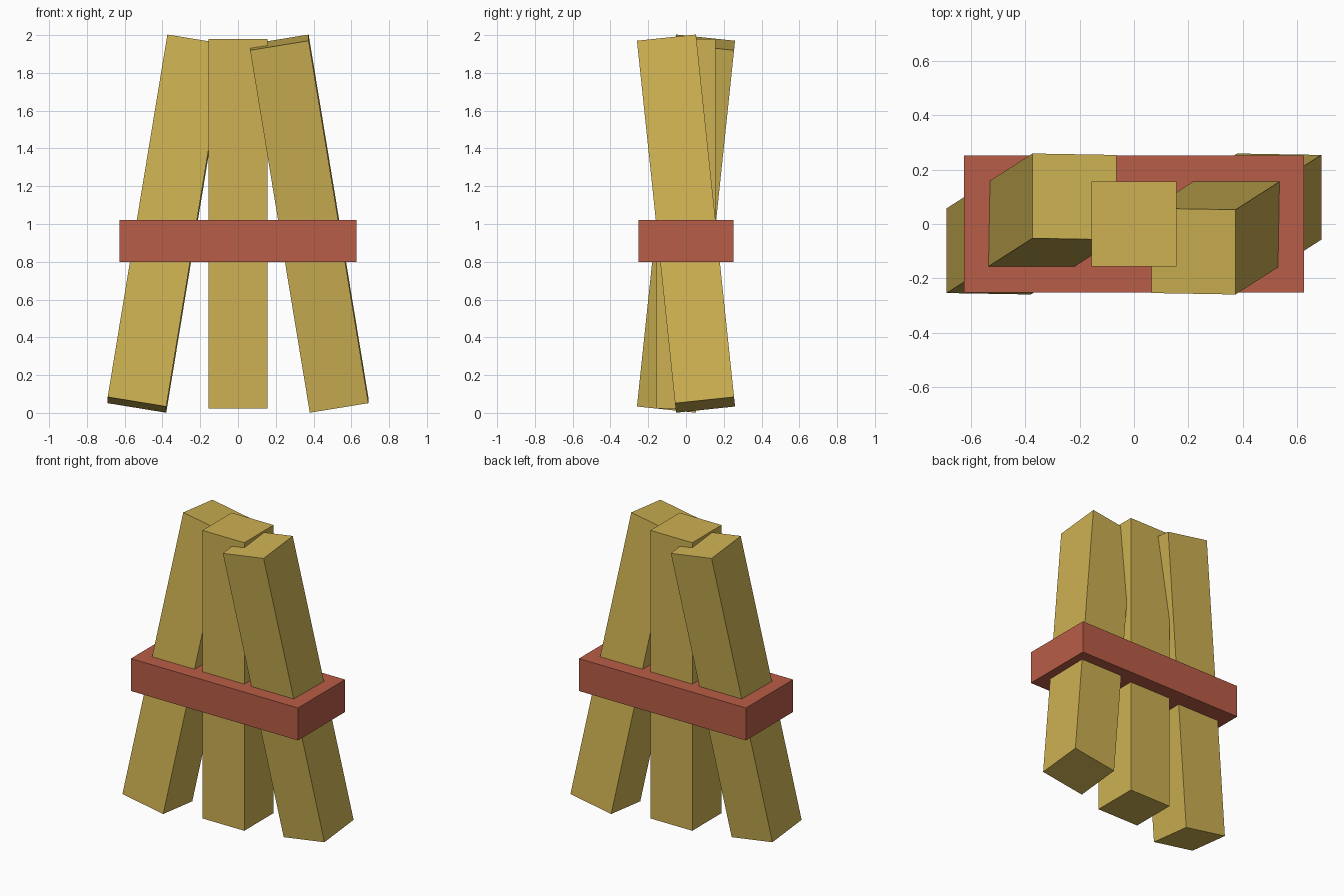
import bpy
from math import radians

cube = bpy.data.objects.get("Cube")
if cube:
    bpy.data.objects.remove(cube, do_unlink=True)


def make_material(name, rgb):
    mat = bpy.data.materials.new(name)
    mat.use_nodes = True
    color = (*rgb, 1.0)
    mat.diffuse_color = color
    mat.node_tree.nodes["Principled BSDF"].inputs["Base Color"].default_value = color
    return mat


def add_box(name, size, location, mat, tilt=(0, 0)):
    bpy.ops.mesh.primitive_cube_add(size=1, location=location)
    box = bpy.context.object
    box.name = name
    box.scale = size
    # sideways lean is applied first, then the forward lean
    box.rotation_mode = 'YXZ'
    box.rotation_euler = (radians(tilt[0]), radians(tilt[1]), 0)
    box.data.materials.append(mat)
    return box


wood = make_material("yellow wood", (0.61, 0.44, 0.085))
red = make_material("brick red", (0.485, 0.11, 0.063))

# Three square beams: one upright, two leaning in opposite directions
beam = (0.314, 0.314, 1.955)
add_box("middle_beam", beam, (0, 0, 1.002), wood)
for name, side in (("left_beam", 1), ("right_beam", -1)):
    add_box(name, beam, (side * 0.377, 0, 1.002), wood, (side * 6, side * -9.3))

# Band binding the beams together
add_box("binding_band", (1.254, 0.505, 0.22), (0, 0, 0.91), red)
